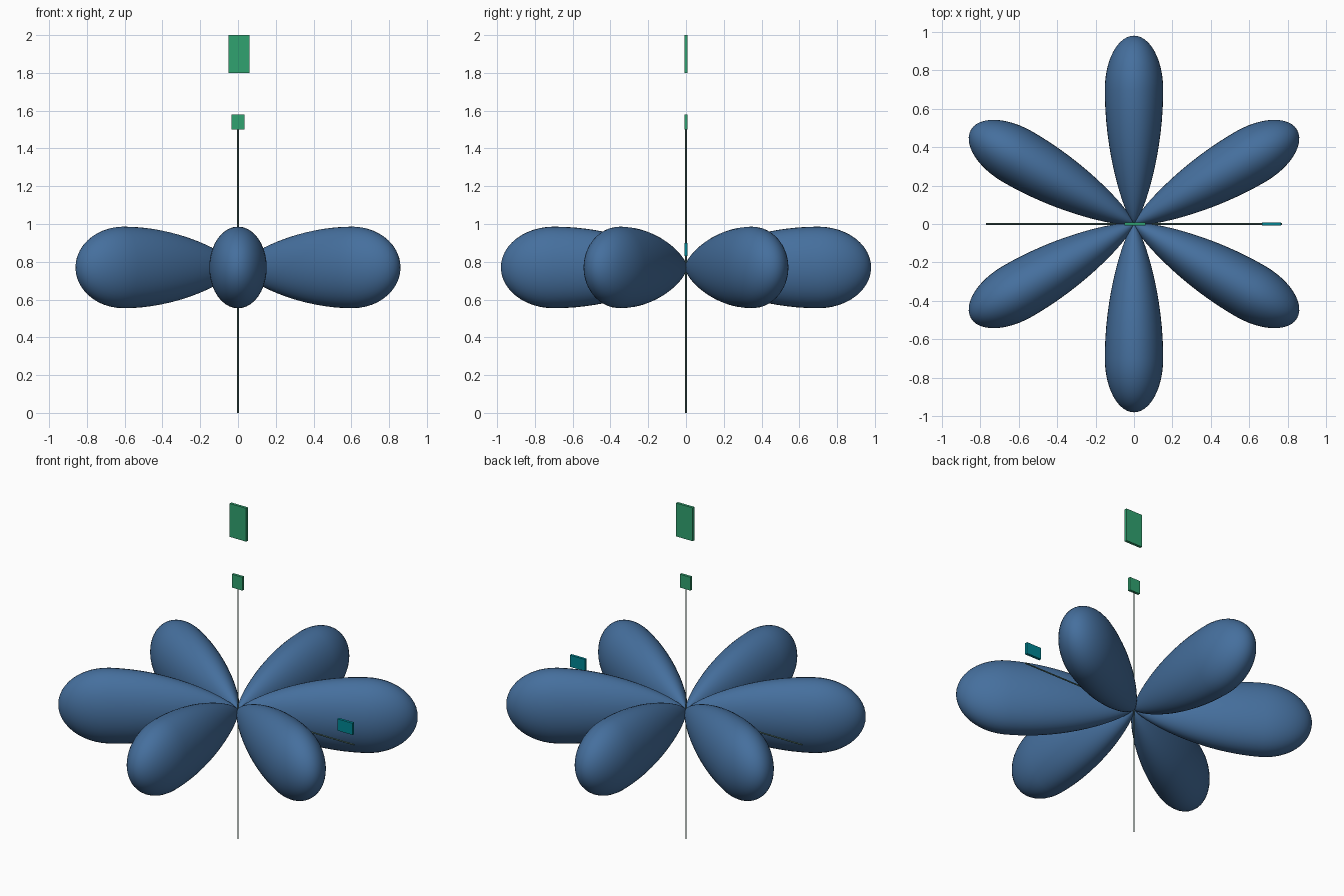
import bpy, bmesh
from math import sin, cos, pi, sqrt, radians
from mathutils import Matrix, Vector

if "Cube" in bpy.data.objects:
    bpy.data.objects.remove(bpy.data.objects["Cube"])

CENTRE_Z = 0.77


def material(name, rgb):
    m = bpy.data.materials.new(name)
    m.diffuse_color = (*rgb, 1)
    m.use_nodes = True
    m.node_tree.nodes["Principled BSDF"].inputs["Base Color"].default_value = m.diffuse_color
    return m


BLUE = material("lobe_blue", (0.06, 0.16, 0.34))
GREEN = material("marker_green", (0.03, 0.36, 0.16))
TEAL = material("marker_teal", (0.0, 0.24, 0.29))
DARK = material("axis_dark", (0.08, 0.16, 0.13))


def finish(name, bm, mat, smooth=False):
    mesh = bpy.data.meshes.new(name)
    bmesh.ops.recalc_face_normals(bm, faces=bm.faces[:])
    for f in bm.faces:
        f.smooth = smooth
    bm.to_mesh(mesh)
    bm.free()
    mesh.materials.append(mat)
    obj = bpy.data.objects.new(name, mesh)
    bpy.context.collection.objects.link(obj)
    return obj


def lobe(name, angle, sides=40, rings=18):
    """Teardrop along +x: pointed root, widest at 0.7, elliptical end at 0.98."""
    stations = []
    for i in range(1, rings + 1):
        t = (i / rings) ** 1.5
        stations.append((0.7 * t, sin(pi / 2 * t) ** 0.7))
    for i in range(1, 12):
        a = pi / 2 * i / 12
        stations.append((0.7 + 0.28 * sin(a), cos(a)))

    bm = bmesh.new()
    loops = []
    for d, w in stations:
        loops.append([bm.verts.new((d, 0.152 * w * cos(2 * pi * k / sides),
                                    0.216 * w * sin(2 * pi * k / sides)))
                      for k in range(sides)])
    root, tip = bm.verts.new((0, 0, 0)), bm.verts.new((0.98, 0, 0))
    for k in range(sides):
        n = (k + 1) % sides
        bm.faces.new((root, loops[0][n], loops[0][k]))
        bm.faces.new((tip, loops[-1][k], loops[-1][n]))
        for a, b in zip(loops, loops[1:]):
            bm.faces.new((a[k], a[n], b[n], b[k]))
    bm.transform(Matrix.Translation((0, 0, CENTRE_Z)) @ Matrix.Rotation(angle, 4, 'Z'))
    return finish(name, bm, BLUE, True)


def axis_rod(name, direction, half=0.77):
    bm = bmesh.new()
    bmesh.ops.create_cone(bm, cap_ends=True, segments=12, radius1=0.004,
                          radius2=0.004, depth=2 * half)
    rot = Vector((0, 0, 1)).rotation_difference(Vector(direction)).to_matrix().to_4x4()
    bm.transform(Matrix.Translation((0, 0, CENTRE_Z)) @ rot)
    return finish(name, bm, DARK)


def marker_plate(name, x0, x1, z0, z1, mat):
    bm = bmesh.new()
    bmesh.ops.create_cube(bm, size=1)
    bm.transform(Matrix.Translation(((x0 + x1) / 2, 0, (z0 + z1) / 2))
                 @ Matrix.Diagonal((x1 - x0, 0.016, z1 - z0, 1)))
    return finish(name, bm, mat)


# six lobes in a flat ring
for i in range(6):
    lobe(f"lobe_{i + 1}", radians(30 + 60 * i))

# thin axis rods
axis_rod("vertical_axis", (0, 0, 1))
axis_rod("horizontal_axis", (1, 0, 0))

# plain plates where the axis and title markers stand
marker_plate("title_marker", -0.05, 0.06, 1.80, 2.00, GREEN)
marker_plate("vertical_axis_marker", -0.035, 0.035, 1.50, 1.58, GREEN)
marker_plate("horizontal_axis_marker", 0.665, 0.765, 0.83, 0.90, TEAL)
